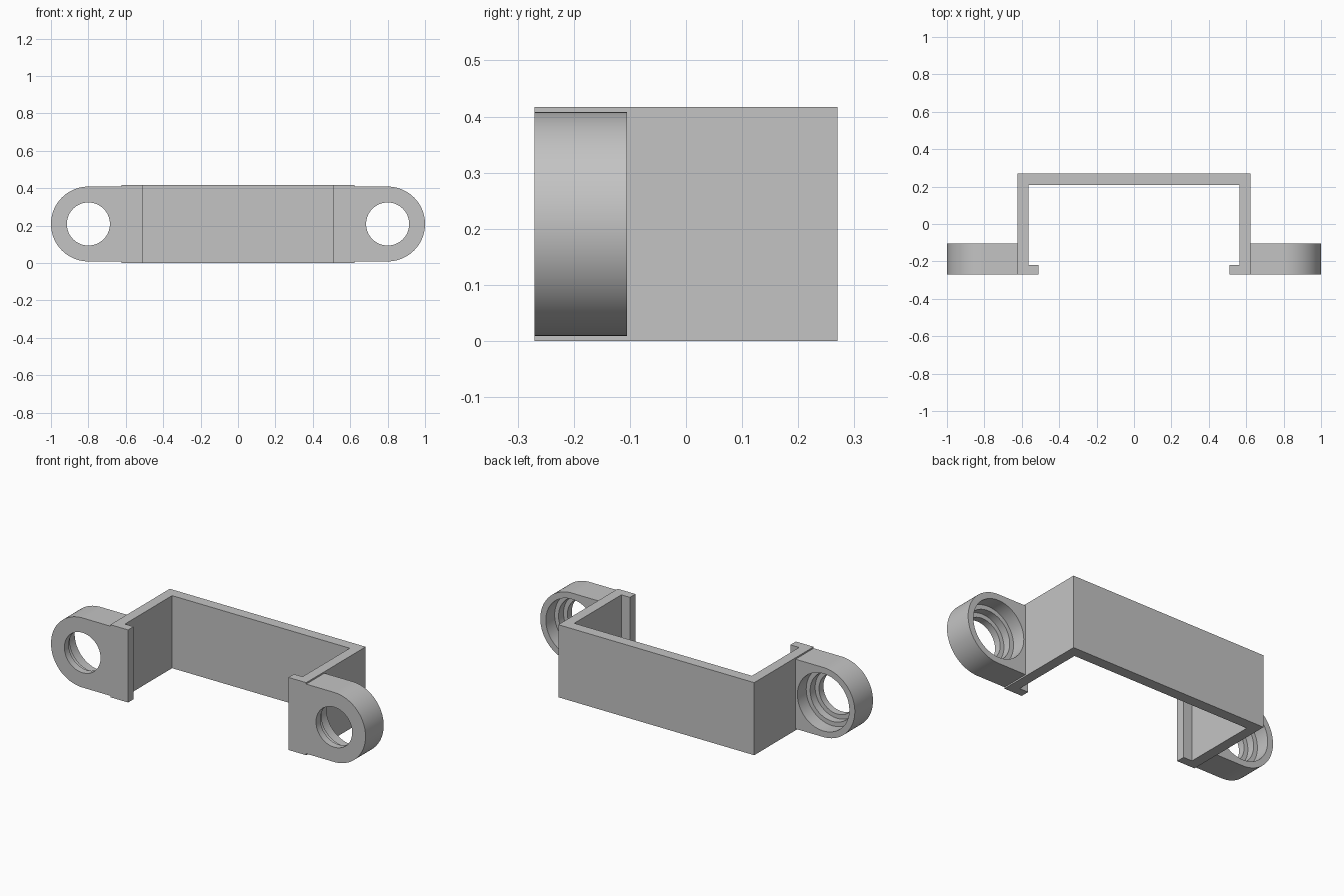
import bpy, bmesh
from math import sin, cos, pi

cube = bpy.data.objects.get("Cube")
if cube:
    bpy.data.objects.remove(cube, do_unlink=True)

grey = bpy.data.materials.new("mid_grey")
grey.use_nodes = True
grey.diffuse_color = (0.55, 0.55, 0.55, 1)
grey.node_tree.nodes["Principled BSDF"].inputs["Base Color"].default_value = (0.55, 0.55, 0.55, 1)

HEIGHT = 0.417
FRONT, BACK = -0.27, 0.27
EAR_BACK = -0.105
EAR_X, EAR_R = 0.8, 0.2
SEGMENTS = 96


def finish(bm, name):
    bmesh.ops.recalc_face_normals(bm, faces=bm.faces)
    mesh = bpy.data.meshes.new(name)
    bm.to_mesh(mesh)
    bm.free()
    mesh.materials.append(grey)
    obj = bpy.data.objects.new(name, mesh)
    bpy.context.collection.objects.link(obj)
    return obj


# Channel: U-shaped plan with small inward lips, extruded upward
half = [(0.565, 0.208), (0.565, -0.22), (0.51, -0.22),
        (0.51, FRONT), (0.623, FRONT), (0.623, BACK)]
plan = half + [(-x, y) for x, y in reversed(half)]
bm = bmesh.new()
base = bm.faces.new([bm.verts.new((x, y, 0)) for x, y in plan])
top = bmesh.ops.extrude_face_region(bm, geom=[base], use_keep_orig=True)
bmesh.ops.translate(bm, vec=(0, 0, HEIGHT),
                    verts=[v for v in top["geom"] if isinstance(v, bmesh.types.BMVert)])
finish(bm, "channel_bracket")


def ear_outline(a):
    """Round on the outer side, square where it joins the channel."""
    c, s = cos(a), sin(a)
    r = EAR_R if c >= 0 else EAR_R / max(abs(c), abs(s))
    return r * c, r * s


def circle(r):
    return lambda a: (r * cos(a), r * sin(a))


# Mounting ears: closed loops of rings around a stepped bore
rings = [(ear_outline, FRONT), (ear_outline, EAR_BACK),
         (circle(0.165), EAR_BACK), (circle(0.165), -0.185),
         (circle(0.14), -0.185), (circle(0.14), -0.23),
         (circle(0.115), -0.23), (circle(0.115), FRONT)]
for side, name in ((1, "left_ear"), (-1, "right_ear")):
    bm = bmesh.new()
    loops = []
    for shape, y in rings:
        points = [shape(2 * pi * i / SEGMENTS) for i in range(SEGMENTS)]
        loops.append([bm.verts.new((side * (EAR_X + px), y, HEIGHT / 2 + pz))
                      for px, pz in points])
    for k, ring in enumerate(loops):
        following = loops[(k + 1) % len(loops)]
        for i in range(SEGMENTS):
            j = (i + 1) % SEGMENTS
            bm.faces.new((ring[i], ring[j], following[j], following[i]))
    ear = finish(bm, name)
    bpy.ops.object.select_all(action="DESELECT")
    ear.select_set(True)
    bpy.context.view_layer.objects.active = ear
    bpy.ops.object.shade_smooth_by_angle(angle=pi / 6)
